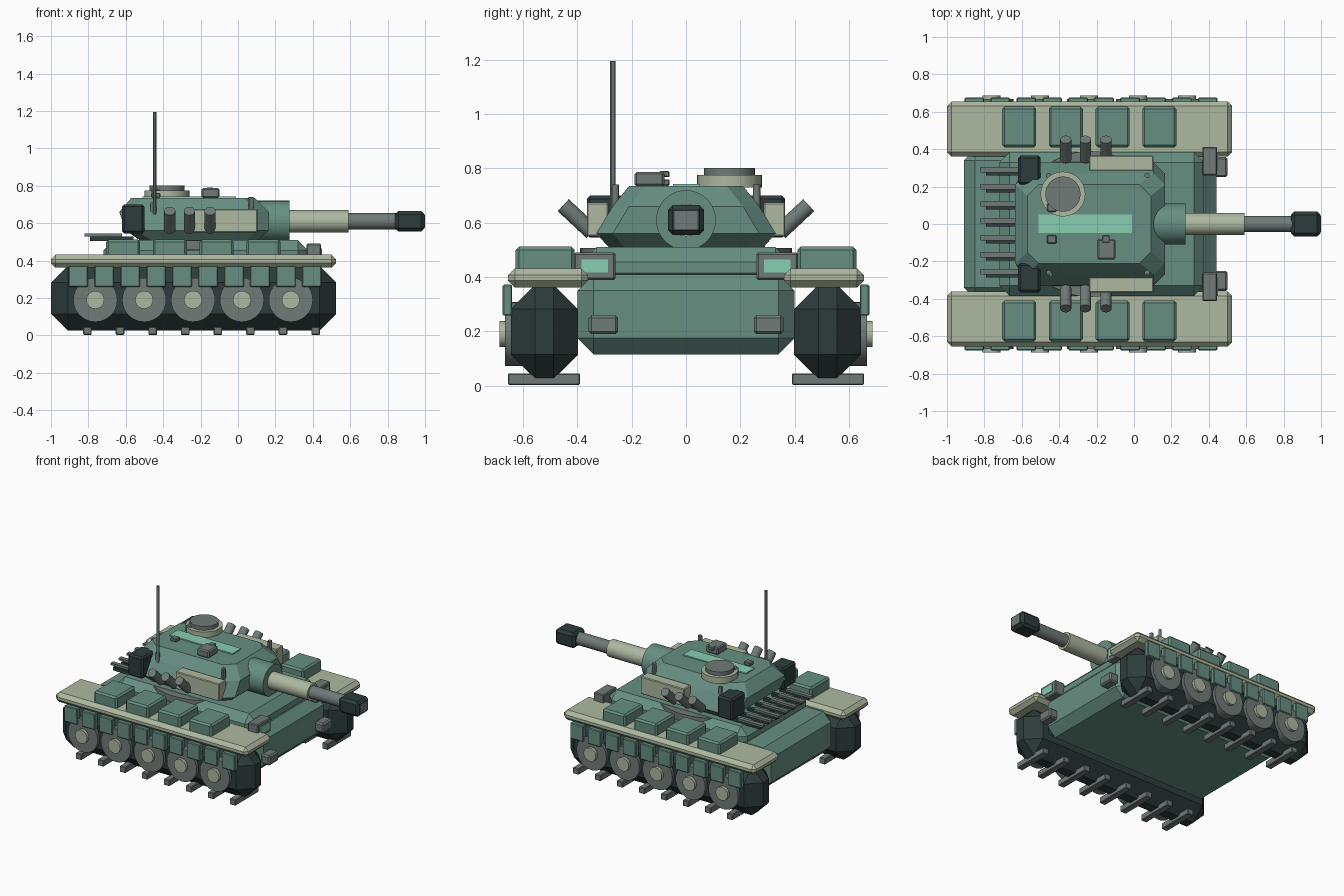
import bpy, bmesh, math
from mathutils import Vector

cube = bpy.data.objects.get("Cube")
if cube:
    bpy.data.objects.remove(cube, do_unlink=True)


def material(name, rgb):
    m = bpy.data.materials.new(name)
    m.use_nodes = True
    m.diffuse_color = (*rgb, 1)
    bsdf = next(n for n in m.node_tree.nodes if n.type == 'BSDF_PRINCIPLED')
    bsdf.inputs["Base Color"].default_value = (*rgb, 1)
    return m


TEAL = material("teal armour", (0.135, 0.275, 0.225))
BEIGE = material("pale sage", (0.42, 0.48, 0.355))
MINT = material("mint", (0.245, 0.62, 0.45))
GREY = material("steel grey", (0.16, 0.196, 0.187))
DARK = material("dark rubber", (0.027, 0.045, 0.045))


def finish(name, bm, mat, smooth=False):
    bmesh.ops.recalc_face_normals(bm, faces=bm.faces[:])
    me = bpy.data.meshes.new(name)
    bm.to_mesh(me)
    bm.free()
    me.materials.append(mat)
    ob = bpy.data.objects.new(name, me)
    bpy.context.collection.objects.link(ob)
    if smooth:
        bpy.ops.object.select_all(action='DESELECT')
        ob.select_set(True)
        bpy.context.view_layer.objects.active = ob
        bpy.ops.object.shade_smooth_by_angle(angle=math.radians(30))
    return ob


def box(name, x, y, z, mat, bevel=0.0):
    """Box spanning the ranges x, y and z, with optional chamfer."""
    bm = bmesh.new()
    bmesh.ops.create_cube(bm, size=1)
    for v in bm.verts:
        for i, r in enumerate((x, y, z)):
            v.co[i] = (r[0] + r[1]) / 2 + v.co[i] * abs(r[1] - r[0])
    if bevel:
        bmesh.ops.bevel(bm, geom=bm.edges[:], offset=bevel, segments=1,
                        affect='EDGES', profile=0.5)
    return finish(name, bm, mat)


def rod(name, start, end, radius, mat, sides=32):
    """Cylinder running from start to end."""
    a, b = Vector(start), Vector(end)
    bm = bmesh.new()
    bmesh.ops.create_cone(bm, cap_ends=True, segments=sides, radius1=radius,
                          radius2=radius, depth=(b - a).length)
    bm.transform((b - a).to_track_quat('Z', 'Y').to_matrix().to_4x4())
    bmesh.ops.translate(bm, verts=bm.verts[:], vec=(a + b) / 2)
    return finish(name, bm, mat, True)


def turret():
    # octagonal rings: rear x, front x, half width, height
    rings = [(-0.52, 0.10, 0.28, 0.505), (-0.60, 0.165, 0.33, 0.56),
             (-0.635, 0.165, 0.27, 0.66), (-0.57, 0.09, 0.21, 0.735)]
    bm = bmesh.new()
    loops = []
    for x0, x1, w, z in rings:
        c = 0.06
        pts = [(x0 + c, -w), (x1 - c, -w), (x1, c - w), (x1, w - c),
               (x1 - c, w), (x0 + c, w), (x0, w - c), (x0, c - w)]
        loops.append([bm.verts.new((px, py, z)) for px, py in pts])
    for low, high in zip(loops, loops[1:]):
        for i in range(8):
            j = (i + 1) % 8
            bm.faces.new((low[i], low[j], high[j], high[i]))
    bm.faces.new(loops[0])
    bm.faces.new(loops[-1])
    return finish("turret", bm, TEAL)


# Hull
box("lower_hull", (-0.91, 0.44), (-0.4, 0.4), (0.115, 0.41), TEAL, 0.06)
box("upper_hull", (-0.72, 0.375), (-0.385, 0.385), (0.36, 0.51), TEAL, 0.055)
rod("turret_ring", (-0.235, 0, 0.46), (-0.235, 0, 0.508), 0.39, GREY, 48)

# Rear deck grille
for i in range(7):
    y = 0.29 - i * 0.091
    box("grille_bar", (-0.79, -0.56), (y - 0.03, y), (0.505, 0.53), DARK)
    box("grille_slat", (-0.82, -0.62), (y - 0.015, y + 0.015), (0.53, 0.545), GREY)

# Turret, gun and muzzle
turret()
GZ = 0.61
rod("mantlet", (0.05, 0, GZ), (0.275, 0, GZ), 0.11, TEAL, 40)
rod("barrel_sleeve", (0.27, 0, GZ), (0.59, 0, GZ), 0.06, BEIGE)
rod("barrel", (0.58, 0, GZ), (0.86, 0, GZ), 0.044, GREY)
box("muzzle", (0.84, 0.997), (-0.067, 0.067), (GZ - 0.055, GZ + 0.055), DARK, 0.018)
box("muzzle_face", (0.994, 1.0), (-0.042, 0.042), (GZ - 0.034, GZ + 0.034), GREY)

# Turret roof fittings
rod("cupola", (-0.38, 0.16, 0.73), (-0.38, 0.16, 0.775), 0.12, BEIGE)
rod("hatch", (-0.38, 0.16, 0.77), (-0.38, 0.16, 0.802), 0.094, GREY)
box("hatch_handle", (-0.465, -0.415), (0.065, 0.11), (0.735, 0.78), GREY, 0.005)
box("roof_stripe", (-0.51, -0.01), (-0.047, 0.05), (0.734, 0.743), MINT)
box("sight", (-0.195, -0.1), (-0.19, -0.08), (0.735, 0.787), GREY, 0.008)
box("sight_arm", (-0.17, -0.13), (-0.1, -0.06), (0.768, 0.79), GREY, 0.004)
box("roof_block", (-0.465, -0.415), (-0.105, -0.06), (0.735, 0.76), GREY, 0.005)
rod("antenna", (-0.445, -0.27, 0.64), (-0.445, -0.27, 1.195), 0.01, GREY, 12)
for x in (-0.455, 0.07):
    for y in (-0.26, 0.26):
        rod("roof_bolt", (x, y, 0.64), (x, y, 0.74 if x > 0 else 0.71), 0.014, GREY, 12)

# Everything repeated on both sides
for s in (1, -1):
    def span(a, b):
        return (s * a, s * b)

    # Turret sides
    box("turret_side_plate", (-0.24, 0.105), span(0.285, 0.365), (0.55, 0.675), BEIGE, 0.005)
    box("turret_bin", (-0.62, -0.5), span(0.21, 0.365), (0.545, 0.7), DARK, 0.012)
    for x in (-0.365, -0.26, -0.15):
        rod("smoke_launcher", (x, s * 0.345, 0.565), (x, s * 0.452, 0.665), 0.03, GREY, 20)

    # Fender and stowage
    box("fender", (-1.0, 0.525), span(0.36, 0.655), (0.362, 0.432), BEIGE, 0.025)
    for i in range(4):
        x = -0.705 + i * 0.25
        box("stowage_box", (x, x + 0.182), span(0.41, 0.627), (0.42, 0.512), TEAL, 0.012)

    # Track, shoes, wheels and skirts
    box("track", (-1.0, 0.525), span(0.397, 0.645), (0.025, 0.372), DARK, 0.09)
    for i in range(8):
        x = -0.805 + i * 0.1743
        box("track_shoe", (x - 0.023, x + 0.023), span(0.39, 0.655), (0.003, 0.046), GREY, 0.004)
    for i in range(5):
        x = -0.763 + i * 0.2613
        rod("wheel", (x, s * 0.6, 0.19), (x, s * 0.667, 0.19), 0.118, GREY)
        rod("wheel_hub", (x, s * 0.66, 0.19), (x, s * 0.687, 0.19), 0.048, BEIGE)
    for i in range(10):
        x = -0.906 + i * 0.1387
        box("skirt_plate", (x, x + 0.105), span(0.64, 0.675), (0.258, 0.372), TEAL, 0.005)

    # Headlights and tow blocks
    box("headlight", (0.365, 0.445), span(0.26, 0.412), (0.39, 0.49), GREY, 0.006)
    box("headlight_lens", (0.443, 0.45), span(0.287, 0.385), (0.417, 0.465), MINT)
    box("tow_block", (0.43, 0.5), span(0.25, 0.358), (0.19, 0.26), GREY, 0.01)
